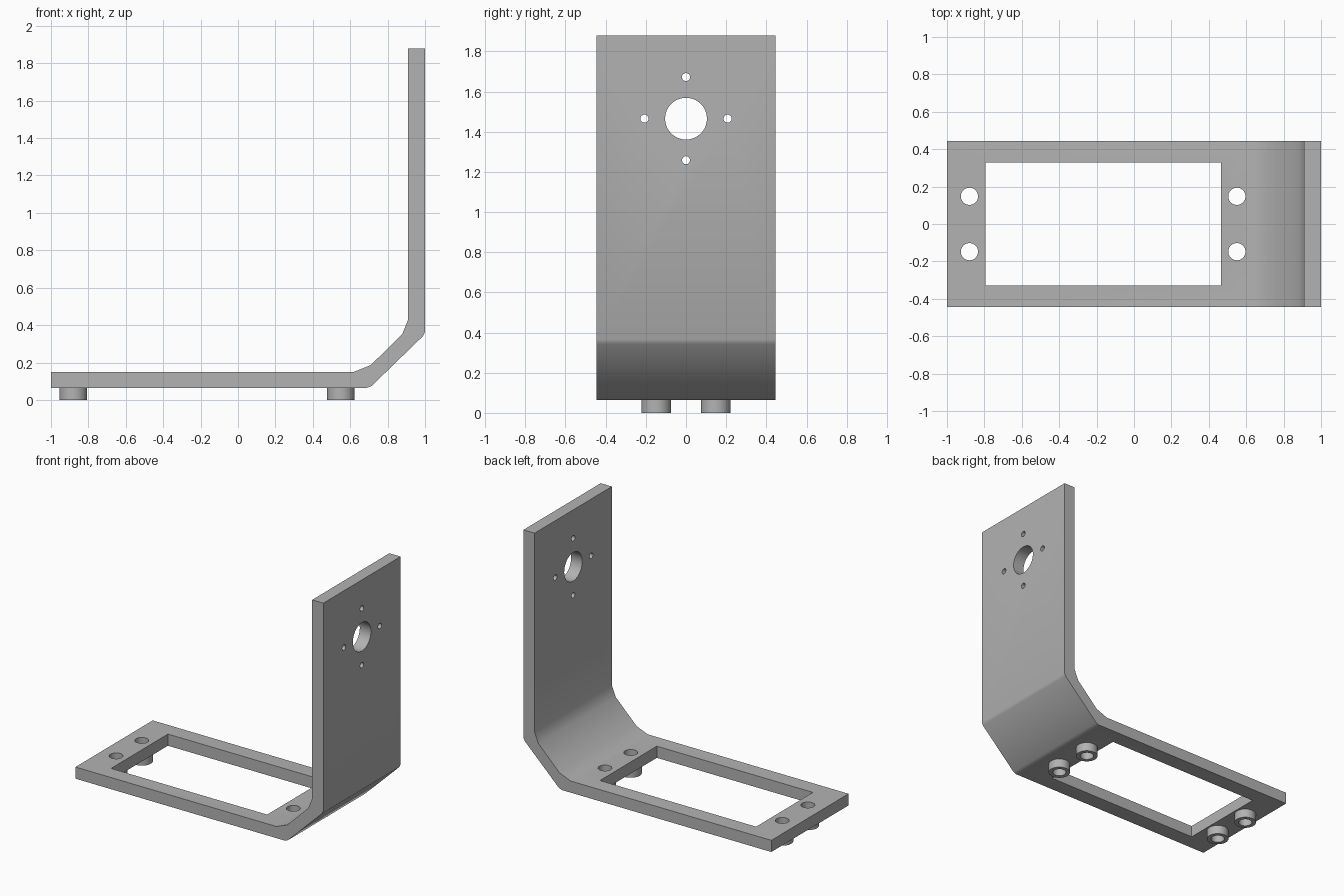
import bpy, bmesh
from math import pi, radians
from mathutils import Matrix, Vector

if "Cube" in bpy.data.objects:
    bpy.data.objects.remove(bpy.data.objects["Cube"], do_unlink=True)

grey = bpy.data.materials.new("plain grey")
grey.use_nodes = True
grey.diffuse_color = (0.45, 0.45, 0.45, 1)
grey.node_tree.nodes["Principled BSDF"].inputs["Base Color"].default_value = (0.45, 0.45, 0.45, 1)

HALF = 0.445           # half the bracket width
UNDER, TOP = 0.065, 0.15


def finish(name, bm):
    bmesh.ops.recalc_face_normals(bm, faces=bm.faces)
    mesh = bpy.data.meshes.new(name)
    bm.to_mesh(mesh)
    bm.free()
    mesh.materials.append(grey)
    obj = bpy.data.objects.new(name, mesh)
    bpy.context.collection.objects.link(obj)
    return obj


def smooth(obj):
    bpy.ops.object.select_all(action='DESELECT')
    obj.select_set(True)
    bpy.context.view_layer.objects.active = obj
    bpy.ops.object.shade_smooth_by_angle(angle=radians(30))


def add_cylinder(bm, centre, radius, depth, along_x=False):
    turn = Matrix.Rotation(pi / 2, 4, 'Y') if along_x else Matrix()
    bmesh.ops.create_cone(bm, cap_ends=True, segments=48, radius1=radius, radius2=radius,
                          depth=depth, matrix=Matrix.Translation(centre) @ turn)


# Bent plate: side profile extruded across the width
profile = [(-1, UNDER), (0.69, UNDER), (0.715, 0.075), (0.99, 0.342), (1, 0.365),
           (1, 1.88), (0.91, 1.88), (0.91, 0.43), (0.878, 0.352),
           (0.71, 0.186), (0.62, TOP), (-1, TOP)]
bm = bmesh.new()
side = bm.faces.new([bm.verts.new((x, -HALF, z)) for x, z in profile])
grown = bmesh.ops.extrude_face_region(bm, geom=[side])["geom"]
bmesh.ops.translate(bm, verts=[v for v in grown if isinstance(v, bmesh.types.BMVert)],
                    vec=Vector((0, 2 * HALF, 0)))
bracket = finish("bent_bracket", bm)

# Cutters: base window, mounting holes, shaft hole and its four screw holes
mounts = [(x, y) for x in (-0.88, 0.55) for y in (-0.148, 0.148)]
bm = bmesh.new()
bmesh.ops.create_cube(bm, size=1, matrix=Matrix.Translation((-0.165, 0, 0.1))
                      @ Matrix.Diagonal((1.26, 0.655, 0.5, 1)))
for x, y in mounts:
    add_cylinder(bm, (x, y, 0.1), 0.046, 0.5)
add_cylinder(bm, (0.95, 0, 1.465), 0.104, 0.4, True)
for y, z in ((0.207, 0), (-0.207, 0), (0, 0.207), (0, -0.207)):
    add_cylinder(bm, (0.95, y, 1.465 + z), 0.02, 0.4, True)
cutter = finish("hole_cutter", bm)
cutter.hide_render = True

cut = bracket.modifiers.new("holes", 'BOOLEAN')
cut.operation = 'DIFFERENCE'
cut.solver = 'EXACT'
cut.object = cutter
bpy.context.view_layer.objects.active = bracket
bpy.ops.object.modifier_apply(modifier=cut.name)
bpy.data.objects.remove(cutter, do_unlink=True)
smooth(bracket)

# Tubular feet: a spun rectangular section under each mounting hole
for i, (x, y) in enumerate(mounts):
    bm = bmesh.new()
    ring = [bm.verts.new(p) for p in ((0.046, 0, 0), (0.074, 0, 0),
                                      (0.074, 0, UNDER), (0.046, 0, UNDER))]
    edges = [bm.edges.new((ring[k], ring[(k + 1) % 4])) for k in range(4)]
    bmesh.ops.spin(bm, geom=ring + edges, cent=(0, 0, 0), axis=(0, 0, 1),
                   angle=2 * pi, steps=48, use_duplicate=False)
    bmesh.ops.remove_doubles(bm, verts=bm.verts, dist=0.0005)
    foot = finish("foot_%d" % (i + 1), bm)
    foot.location = (x, y, 0)
    smooth(foot)
